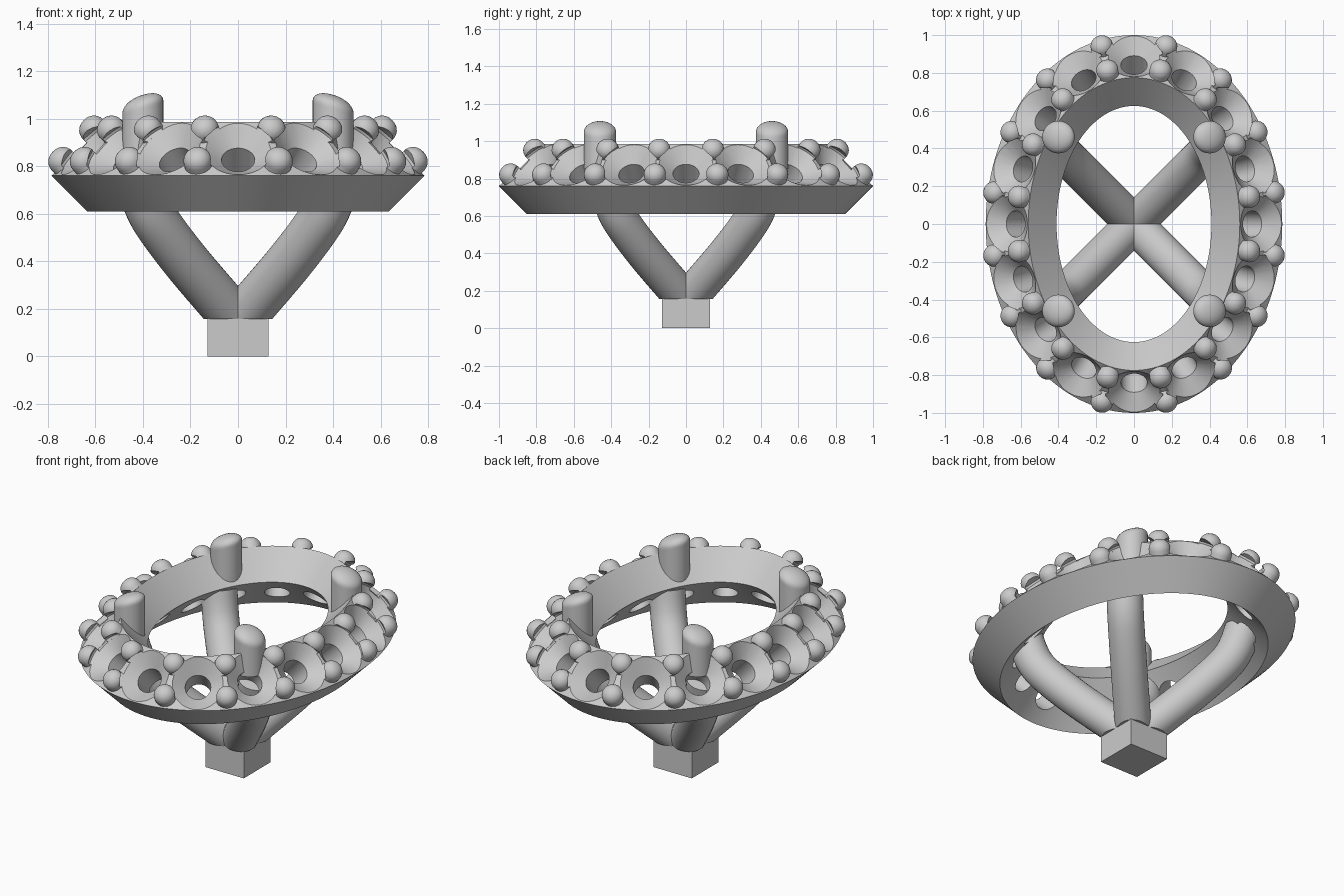
import bpy, bmesh
from math import sin, cos, pi, radians
from mathutils import Vector, Matrix

if "Cube" in bpy.data.objects:
    bpy.data.objects.remove(bpy.data.objects["Cube"])

A, B, ZE = 0.785, 1.0, 0.76      # outer rim ellipse and its height
W, H = 0.225, 0.15               # width of sloped seat face, height of outer wall
SEATS = 16


def finish(name, bm, angle=35):
    bmesh.ops.recalc_face_normals(bm, faces=bm.faces)
    me = bpy.data.meshes.new(name)
    bm.to_mesh(me)
    bm.free()
    ob = bpy.data.objects.new(name, me)
    bpy.context.collection.objects.link(ob)
    smooth(ob, angle)
    return ob


def smooth(ob, angle=35):
    bpy.ops.object.select_all(action='DESELECT')
    ob.select_set(True)
    bpy.context.view_layer.objects.active = ob
    bpy.ops.object.shade_smooth_by_angle(angle=radians(angle))


def lathe(bm, profile, mat, n=32):
    """Closed solid of revolution about local z; profile is (radius, z) bottom to top."""
    rings = [[bm.verts.new(mat @ Vector((r * cos(2 * pi * i / n), r * sin(2 * pi * i / n), z)))
              for i in range(n)] for r, z in profile]
    skin(bm, rings)
    return [v for ring in rings for v in ring]


def skin(bm, rings, caps=True):
    n = len(rings[0])
    for p, q in zip(rings, rings[1:]):
        for i in range(n):
            j = (i + 1) % n
            bm.faces.new((p[i], p[j], q[j], q[i]))
    if caps:
        bm.faces.new(rings[0][::-1])
        bm.faces.new(rings[-1])


def dome(r, z0, h, steps=7):
    return [(r * cos(pi / 2 * k / steps * 0.96), z0 + h * sin(pi / 2 * k / steps)) for k in range(steps + 1)]


def face_frame(t, d):
    """Frame on the sloped face: z is the face normal, y points up the slope."""
    a, b = A - d, B - d
    up = Vector((-cos(t), -sin(t), 1))
    along = Vector((-a * sin(t), b * cos(t), 0)).normalized()
    nor = along.cross(up).normalized()
    m = Matrix((along, nor.cross(along), nor)).transposed().to_4x4()
    m.translation = Vector((a * cos(t), b * sin(t), ZE + d))
    return m


# Parameters equally spaced by arc length along the middle of the face
N = 7200
mid = W / 2
lens = [0.0]
for k in range(N):
    t = 2 * pi * (k + 0.5) / N
    lens.append(lens[-1] + Vector(((A - mid) * sin(t), (B - mid) * cos(t))).length * 2 * pi / N)
params, k = [], 0
for s in range(SEATS * 2):
    while lens[k] < lens[-1] * s / (SEATS * 2):
        k += 1
    params.append(2 * pi * k / N)

# Halo ring: tilted rectangular section swept round the ellipse
bm = bmesh.new()
section = [(0, 0), (H, -H), (W + H, W - H), (W, W)]
seg = 160
rings = [[bm.verts.new(((A - d) * cos(2 * pi * i / seg), (B - d) * sin(2 * pi * i / seg), ZE + z))
          for i in range(seg)] for d, z in section]
skin(bm, rings + [rings[0]], caps=False)
ring = finish("halo_ring", bm)

# Small prongs in pairs between the seats
bm = bmesh.new()
for t in params[1::2]:
    for d in (mid - 0.064, mid + 0.068):
        lathe(bm, [(0.06, -0.12)] + dome(0.06, 0.02, 0.055), face_frame(t, d), 28)
prongs = finish("halo_prongs", bm)

# Seat cutters: through hole, cone and crown, in two alternating sets
cutters = []
for half in (0, 1):
    bm = bmesh.new()
    for t in params[0::2][half::2]:
        lathe(bm, [(0.07, -0.4), (0.07, -0.065), (0.153, 0.0), (0.153, 0.012), (0.10, 0.06)],
              face_frame(t, mid), 40)
    c = finish("seat_cutter", bm)
    c.hide_render = True
    cutters.append(c)
for ob in (ring, prongs):
    bpy.context.view_layer.objects.active = ob
    for c in cutters:
        mod = ob.modifiers.new("seats", 'BOOLEAN')
        mod.operation, mod.solver, mod.object = 'DIFFERENCE', 'EXACT', c
        bpy.ops.object.modifier_apply(modifier=mod.name)
    smooth(ob, 30)
for c in cutters:
    bpy.data.objects.remove(c)

# Four tall centre prongs with a cap sloping outward
bm = bmesh.new()
for sx in (-1, 1):
    for sy in (-1, 1):
        m = Matrix.Translation((0.4 * sx, 0.46 * sy, 0))
        prof = [(0.086, 0.85), (0.086, 1.04)] + dome(0.086, 1.05, 0.05)
        for v in lathe(bm, prof, m, 36):
            if v.co.z > 1.0:
                v.co.z -= 0.3 * (abs(v.co.x) - 0.4)
finish("centre_prongs", bm, 40)

# Four curved legs, trimmed flat on the base
ctrl = [(-0.03, 0.11), (0.07, 0.225), (0.215, 0.395), (0.325, 0.54), (0.375, 0.625), (0.403, 0.71), (0.42, 0.79)]
pts = [Vector(p) for p in ctrl]
path = []
for i in range(len(pts) - 1):
    p0, p1, p2, p3 = pts[max(i - 1, 0)], pts[i], pts[i + 1], pts[min(i + 2, len(pts) - 1)]
    for k in range(4):
        u = k / 4
        path.append(0.5 * (2 * p1 + (p2 - p0) * u + (2 * p0 - 5 * p1 + 4 * p2 - p3) * u * u
                           + (3 * p1 - p0 - 3 * p2 + p3) * u ** 3))
path.append(pts[-1])
for sx, sy, name in ((1, -1, "front_right"), (-1, -1, "front_left"), (1, 1, "back_right"), (-1, 1, "back_left")):
    bm = bmesh.new()
    side = Vector((-sy, sx, 0)).normalized()
    rings = []
    for i, p in enumerate(path):
        q = path[min(i + 1, len(path) - 1)] - path[max(i - 1, 0)]
        nor = side.cross(Vector((q.x * sx, q.x * sy, q.y)).normalized())
        c = Vector((p.x * sx, p.x * sy, p.y))
        rings.append([bm.verts.new(c + 0.1 * (side * cos(2 * pi * j / 36) + nor * sin(2 * pi * j / 36)))
                      for j in range(36)])
    skin(bm, rings)
    cut = bmesh.ops.bisect_plane(bm, geom=bm.verts[:] + bm.edges[:] + bm.faces[:],
                                 plane_co=(0, 0, 0.157), plane_no=(0, 0, -1), clear_outer=True)
    bmesh.ops.holes_fill(bm, edges=[e for e in bm.edges if e.is_boundary])
    finish("leg_" + name, bm)

# Square base block
bm = bmesh.new()
bmesh.ops.create_cube(bm, size=1, matrix=Matrix.Translation((0, 0, 0.08)) @ Matrix.Diagonal((0.256, 0.256, 0.16, 1)))
finish("base_block", bm)
